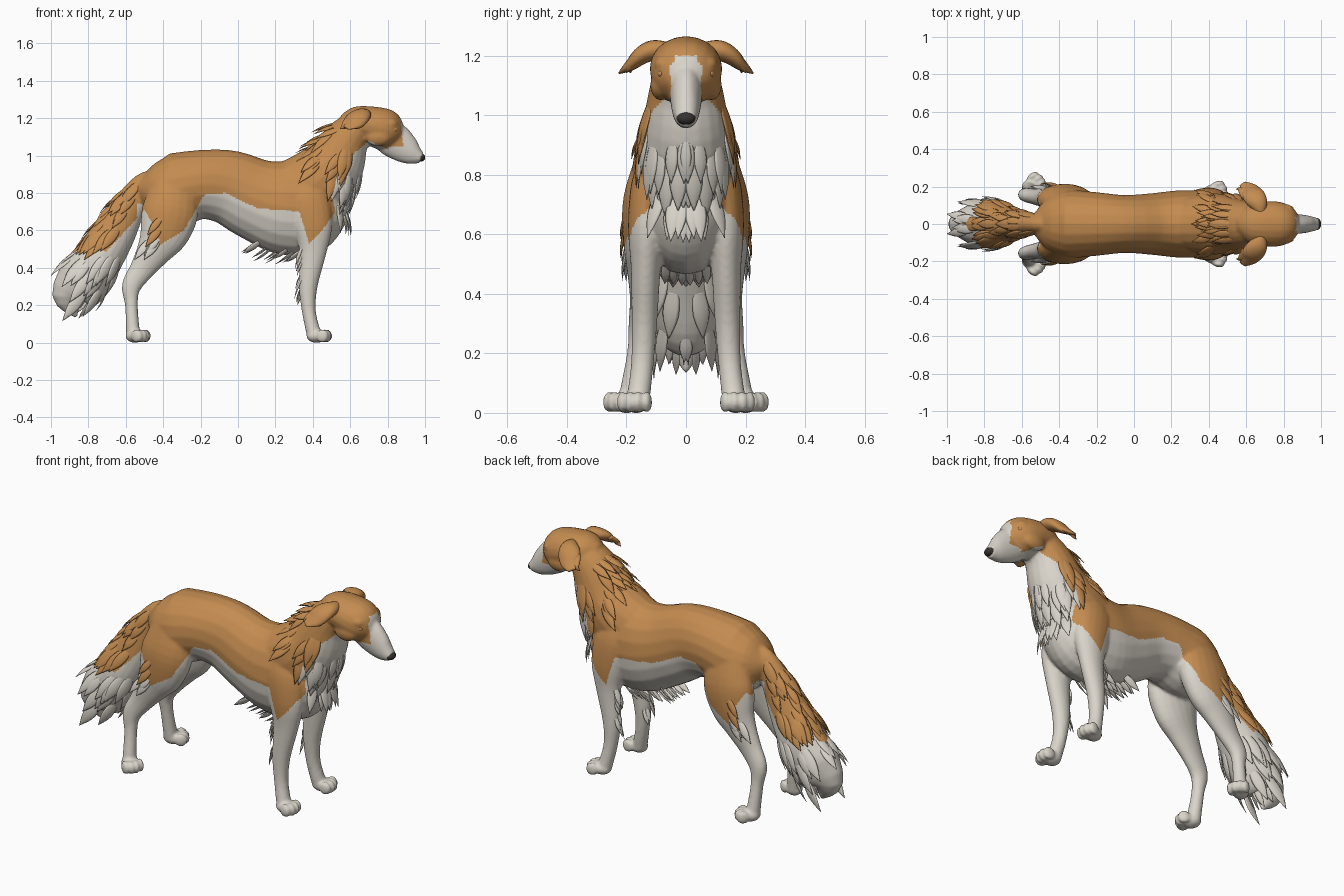
import bpy, bmesh, math, random
from mathutils import Vector, Matrix
from mathutils.bvhtree import BVHTree

random.seed(7)
cube = bpy.data.objects.get("Cube")
if cube:
    bpy.data.objects.remove(cube)


def material(name, *rgb):
    mat = bpy.data.materials.new(name)
    mat.use_nodes = True
    mat.diffuse_color = (*rgb, 1)
    shader = mat.node_tree.nodes["Principled BSDF"]
    shader.inputs["Base Color"].default_value = (*rgb, 1)
    shader.inputs["Roughness"].default_value = 0.8
    return mat


WHITE = material("cream white fur", 0.7, 0.66, 0.59)
TAN = material("golden tan fur", 0.55, 0.26, 0.08)
DARK = material("dark nose", 0.04, 0.035, 0.03)

FORWARD, LEFTWARD, UP = Matrix.Identity(3)
BACK, DOWN, INWARD = -FORWARD, -UP, -LEFTWARD


def spline(rows, steps):
    """Smooth interpolation through rows of numbers."""
    out = []
    last = len(rows) - 1
    for i in range(last):
        before, start, end, after = (rows[max(0, min(last, i + k))] for k in range(-1, 3))
        for s in range(steps):
            t = s / steps
            out.append([b + t / 2 * (c - a + t * (2 * a - 5 * b + 4 * c - d + t * (3 * (b - c) + d - a)))
                        for a, b, c, d in zip(before, start, end, after)])
    return out + [list(rows[last])]


def loft(bm, rows, side=LEFTWARD, steps=4, sides=20, mat=0):
    """Skin oval rings along a path; each row is x, y, z, half depth, half width."""
    rows = spline(rows, steps)
    points = [Vector(row[:3]) for row in rows]
    rings = []
    for i, (p, (*_, depth, width)) in enumerate(zip(points, rows)):
        along = (points[min(i + 1, len(rows) - 1)] - points[max(i - 1, 0)]).normalized()
        u = along.cross(side).normalized()
        v = u.cross(along)
        angles = [math.tau * k / sides for k in range(sides)]
        rings.append([bm.verts.new(p + u * max(depth, 0.001) * math.cos(a) + v * max(width, 0.001) * math.sin(a))
                      for a in angles])
    faces = [bm.faces.new(rings[0][::-1]), bm.faces.new(rings[-1])]
    for a, b in zip(rings, rings[1:]):
        for k in range(sides):
            n = (k + 1) % sides
            faces.append(bm.faces.new((a[k], a[n], b[n], b[k])))
    for face in faces:
        face.material_index = mat


def ball(bm, centre, size, turn=0):
    place = Matrix.Translation(centre) @ Matrix.Rotation(turn, 4, "Z") @ Matrix.Diagonal((*size, 1))
    bmesh.ops.create_uvsphere(bm, u_segments=20, v_segments=12, radius=1, matrix=place)


def finish(name, bm, *materials):
    bmesh.ops.recalc_face_normals(bm, faces=bm.faces)
    mesh = bpy.data.meshes.new(name)
    bm.to_mesh(mesh)
    bm.free()
    for mat in materials:
        mesh.materials.append(mat)
    mesh.shade_smooth()
    obj = bpy.data.objects.new(name, mesh)
    bpy.context.collection.objects.link(obj)
    return obj


# Side outline of the tan head mask, saddle and tail root
SADDLE = [(.87, 1.4), (.87, 1.17), (.885, 1.04), (.81, 1.03), (.7, 1.08), (.55, .95), (.49, .87),
          (.52, .7), (.45, .6), (.38, .53), (.33, .7), (.1, .72), (-.07, .8), (-.18, .79), (-.29, .6),
          (-.42, .52), (-.43, .6), (-.5, .71), (-.71, .48), (-.74, .55), (-.85, .53), (-.5, 1.4)]


def is_tan(point, normal):
    x, y, z = point
    on_blaze = x > .8 and z < 1.2 and abs(y) < .052 - (z - 1.05) / 10
    inward = abs(y) < .07 or normal.y * y < 0 and abs(normal.y) > .1
    if on_blaze or inward and x > -.54 and z < .74:
        return False
    inside = False
    for (ax, az), (bx, bz) in zip(SADDLE, SADDLE[1:] + SADDLE[:1]):
        if (az > z) != (bz > z) and x < ax + (z - az) * (bx - ax) / (bz - az):
            inside = not inside
    return inside


# Torso, neck, skull, muzzle and tail as overlapping lofts: x, z, half depth, half width
torso = [(-.53, .83, .05, .06), (-.46, .82, .14, .14), (-.35, .815, .195, .18), (-.2, .845, .185, .17),
         (-.05, .83, .2, .155), (.1, .765, .22, .165), (.25, .725, .255, .18), (.4, .73, .25, .17),
         (.5, .75, .17, .13), (.55, .77, .07, .06)]
neck = [(.34, .8, .2, .16), (.42, .86, .185, .165), (.51, .945, .165, .15), (.58, 1.08, .125, .125),
        (.66, 1.17, .09, .1)]
skull = [(.55, 1.18, .04, .04), (.61, 1.175, .085, .1), (.7, 1.165, .1, .12), (.78, 1.14, .112, .118),
         (.835, 1.12, .09, .095), (.87, 1.105, .04, .055)]
muzzle = [(.76, 1.12, .08, .05), (.83, 1.085, .095, .056), (.89, 1.04, .082, .051), (.935, 1.008, .06, .044),
          (.982, .985, .027, .032)]
tail = [(-.42, .88, .05, .05), (-.5, .84, .07, .05), (-.58, .73, .09, .065), (-.66, .59, .115, .095),
        (-.74, .45, .125, .125), (-.835, .32, .145, .115), (-.9, .24, .095, .07), (-.865, .135, .005, .005)]
bm = bmesh.new()
for part in (torso, neck, skull, muzzle, tail):
    loft(bm, [(x, 0, z, depth, width) for x, z, depth, width in part])

# Legs, paws, brows and cheeks on both sides
foreleg = [(.35, .1, .86, .08, .05), (.37, .115, .76, .12, .07), (.4, .13, .62, .105, .065),
           (.4, .135, .48, .072, .05), (.375, .14, .3, .05, .043), (.38, .147, .16, .037, .038),
           (.41, .163, .03, .04, .04)]
hindleg = [(-.35, .1, .88, .1, .06), (-.36, .125, .72, .15, .085), (-.395, .135, .59, .135, .078),
           (-.45, .14, .49, .095, .06), (-.515, .145, .39, .066, .044), (-.57, .155, .3, .052, .038),
           (-.57, .165, .2, .034, .033), (-.56, .19, .035, .038, .04)]
for s in (1, -1):
    for leg in (foreleg, hindleg):
        loft(bm, [(x, s * y, *rest) for x, y, *rest in leg])
    for x, y, turn in ((.42, .167, .15), (-.55, .2, .6)):
        ahead = Vector((math.cos(turn), s * math.sin(turn), 0))
        across = UP.cross(ahead)
        heel = Vector((x, s * y, .036))
        ball(bm, heel, (.055, .045, .037), s * turn)
        for k in (-1.5, -.5, .5, 1.5):
            toe = heel + ahead * (.056 - .012 * abs(k)) + across * k * .028
            ball(bm, toe, (.034, .017, .036), s * turn)
    ball(bm, (.81, s * .072, 1.17), (.045, .035, .03))
    ball(bm, (.75, s * .085, 1.1), (.07, .035, .05))
coat = finish("body_coat", bm)

# Fuse the lofts into one skin
remesh = coat.modifiers.new("fuse", "REMESH")
remesh.mode = "VOXEL"
remesh.voxel_size = .0085
soften = coat.modifiers.new("soften", "SMOOTH")
soften.iterations = 4
graph = bpy.context.evaluated_depsgraph_get()
skin = bpy.data.meshes.new_from_object(coat.evaluated_get(graph))
coat.modifiers.clear()
coat.data = skin
skin.materials.clear()
for mat in (WHITE, TAN):
    skin.materials.append(mat)
for face in skin.polygons:
    face.material_index = int(is_tan(face.center, face.normal))
skin.shade_smooth()
tree = BVHTree.FromPolygons([v.co for v in skin.vertices], [f.vertices[:] for f in skin.polygons])


def lock(bm, p, n, flow, length, lift, mat):
    """One flattened, pointed tuft lying along the coat, or hanging free below it."""
    along = (flow - n * min(0, flow.dot(n))).normalized() * length
    rows = []
    for t in (-.2, .1, .4, .7, 1):
        width = length * .27 * (1 - max(t, 0)) ** .7 * min(1, .6 + t)
        height = length * .09 * lift * math.sin(t * 2) - length * .015
        rows.append((*(p + along * t + n * height), width * .25, width))
    loft(bm, rows, n.cross(along).normalized(), 2, 8, mat)


def fur(name, ray, first, second, flow, count, length, lift=1, reach=2):
    """Scatter mirrored tufts where rays meet the coat, within ranges on the two other axes."""
    bm = bmesh.new()
    free = [axis for axis in range(3) if not ray[axis]]
    for _ in range(count):
        start = ray * -reach
        for axis, limits in zip(free, (first, second)):
            start[axis] = random.uniform(*limits)
        size = length * random.uniform(.75, 1.1)
        for s in (1, -1):
            flip = Matrix.Diagonal((1, s, 1))
            p, n, *_ = tree.ray_cast(flip @ start, flip @ ray)
            if p:
                lock(bm, p, n, flow, size, lift, int(is_tan(p, n)))
    finish(name, bm, WHITE, TAN)


# Fur tufts
sweep = BACK * .6 + DOWN * .8
fur("chest_ruff", BACK, (0, .11), (.68, .93), DOWN + BACK / 3, 16, .15)
fur("neck_ruff", INWARD, (.5, .61), (.82, 1.02), DOWN + BACK / 4, 10, .15)
fur("neck_mane", INWARD, (.4, .56), (.94, 1.14), sweep, 9, .14)
fur("nape_fur", DOWN, (.38, .56), (0, .1), BACK + DOWN / 2, 9, .11)
fur("belly_fringe", UP, (.08, .34), (0, .08), BACK + DOWN * .6, 18, .09)
fur("elbow_feather", FORWARD, (.1, .16), (.22, .5), DOWN + BACK / 4, 10, .08, reach=0)
fur("thigh_feather", INWARD, (-.49, -.42), (.5, .74), sweep, 7, .11)
fur("tail_side_fur", INWARD, (-.88, -.62), (.26, .62), sweep, 18, .17)
fur("tail_root_fur", INWARD, (-.62, -.54), (.68, .8), sweep, 6, .12)
fur("tail_top_fur", DOWN, (-.93, -.54), (0, .06), sweep, 13, .14)
fur("tail_under_fur", UP, (-.86, -.68), (0, .06), sweep, 6, .08)

# Folded ears with feathered tips, and eyes
for s, tag in ((1, "left"), (-1, "right")):
    bm = bmesh.new()
    loft(bm, [(.68, s * .06, 1.215, .03, .025), (.665, s * .11, 1.218, .034, .05),
              (.64, s * .15, 1.2, .03, .06), (.615, s * .182, 1.172, .02, .05),
              (.58, s * .215, 1.148, .006, .02)], FORWARD)
    for dx in (-.045, -.01, .03):
        loft(bm, [(.64 + dx, s * .14, 1.205, .014, .02), (.62 + dx, s * .185, 1.165, .012, .022),
                  (.59 + dx, s * (.23 - abs(dx)), 1.143, 0, 0)], FORWARD)
    finish(tag + "_ear", bm, TAN)
    bm = bmesh.new()
    ball(bm, (.835, s * .082, 1.14), (.018, .014, .014))
    finish(tag + "_eye", bm, TAN)

# Nose
bm = bmesh.new()
ball(bm, (.977, 0, .99), (.024, .032, .022))
finish("nose", bm, DARK)
